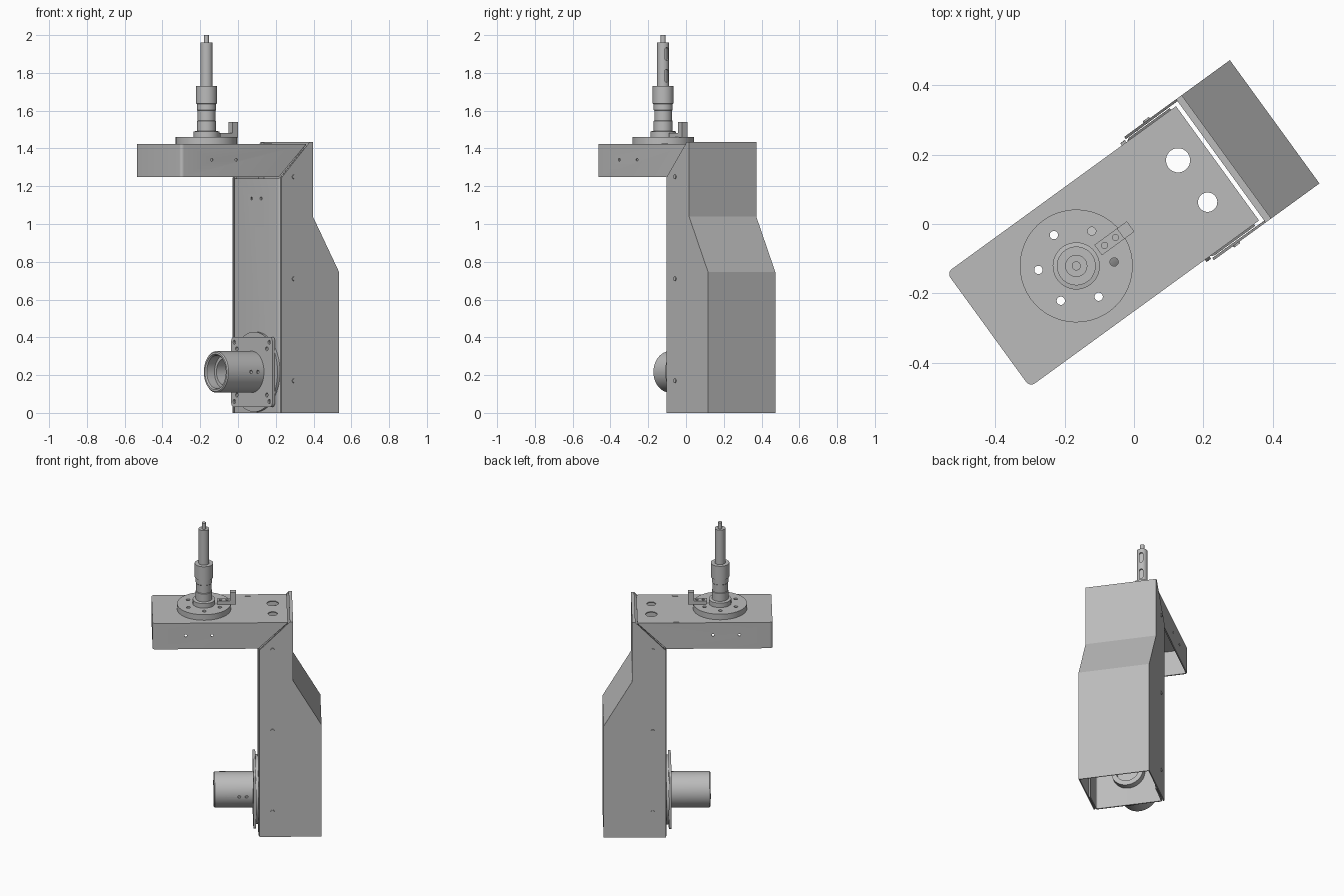
import bpy, bmesh, math
from mathutils import Matrix, Vector

if "Cube" in bpy.data.objects:
    bpy.data.objects.remove(bpy.data.objects["Cube"], do_unlink=True)

grey = bpy.data.materials.new("machine_grey")
grey.use_nodes = True
COLOR = (0.5, 0.5, 0.5, 1)
grey.diffuse_color = COLOR
grey.node_tree.nodes["Principled BSDF"].inputs["Base Color"].default_value = COLOR

# Parts are made in an arm-aligned frame, then turned as a whole
TURN = Matrix.Rotation(math.radians(36), 4, "Z")
AXES = {"X": Matrix.Rotation(math.pi / 2, 4, "Y"),
        "Y": Matrix.Rotation(-math.pi / 2, 4, "X"),
        "Z": Matrix.Identity(4)}
parts = []


def make(name, bm, keep=True):
    mesh = bpy.data.meshes.new(name)
    bm.to_mesh(mesh)
    bm.free()
    obj = bpy.data.objects.new(name, mesh)
    bpy.context.collection.objects.link(obj)
    if keep:
        mesh.materials.append(grey)
        parts.append(obj)
    return obj


def activate(obj):
    bpy.ops.object.select_all(action="DESELECT")
    obj.select_set(True)
    bpy.context.view_layer.objects.active = obj


def apply(obj, mod):
    activate(obj)
    bpy.ops.object.modifier_apply(modifier=mod.name)


def box(name, lo, hi, round_axis=None, radius=0.0):
    """Box between two corners, optionally rounded along one axis."""
    bm = bmesh.new()
    bmesh.ops.create_cube(bm, size=1)
    lo, hi = Vector(lo), Vector(hi)
    bmesh.ops.scale(bm, vec=hi - lo, verts=bm.verts)
    bmesh.ops.translate(bm, vec=(lo + hi) / 2, verts=bm.verts)
    if round_axis is not None:
        edges = [e for e in bm.edges
                 if abs(e.verts[0].co[round_axis] - e.verts[1].co[round_axis]) > 1e-4]
        bmesh.ops.bevel(bm, geom=edges, offset=radius, segments=5, profile=0.5, affect="EDGES")
    return make(name, bm)


def lathe(name, profile, place, axis="Z", steps=48):
    """Turn (radius, height) points about an axis."""
    bm = bmesh.new()
    verts = [bm.verts.new((r, 0, h)) for r, h in profile]
    edges = [bm.edges.new(pair) for pair in zip(verts, verts[1:])]
    bmesh.ops.spin(bm, geom=verts + edges, cent=(0, 0, 0), axis=(0, 0, 1),
                   angle=math.tau, steps=steps, use_duplicate=False)
    bmesh.ops.remove_doubles(bm, verts=bm.verts, dist=1e-5)
    bmesh.ops.recalc_face_normals(bm, faces=bm.faces)
    bmesh.ops.transform(bm, matrix=Matrix.Translation(place) @ AXES[axis], verts=bm.verts)
    return make(name, bm)


def drill(obj, spots, axis, depth):
    """Cut round holes given as (a, b, z, radius)."""
    bm = bmesh.new()
    for a, b, z, r in spots:
        bmesh.ops.create_cone(bm, cap_ends=True, segments=24, radius1=r, radius2=r, depth=depth,
                              matrix=Matrix.Translation((a, b, z)) @ AXES[axis])
    cut(obj, make("hole_cutter", bm, False))


def cut(obj, cutter):
    cutter.hide_render = True
    mod = obj.modifiers.new("cut", "BOOLEAN")
    mod.operation = "DIFFERENCE"
    mod.solver = "EXACT"
    mod.object = cutter
    apply(obj, mod)
    bpy.data.objects.remove(cutter, do_unlink=True)


def sheet(name, profile, half, open_sides, bend=None, thick=0.008):
    """Folded sheet: an (a, z) outline spanned across the width, some sides left open."""
    bm = bmesh.new()
    near = [bm.verts.new((a, -half, z)) for a, z in profile]
    far = [bm.verts.new((a, half, z)) for a, z in profile]
    bm.faces.new(near)
    bm.faces.new(far[::-1])
    n = len(profile)
    spans = [bm.faces.new((near[i], far[i], far[(i + 1) % n], near[(i + 1) % n])) for i in range(n)]
    bmesh.ops.recalc_face_normals(bm, faces=bm.faces)
    bmesh.ops.delete(bm, geom=[spans[i] for i in open_sides], context="FACES_ONLY")
    if bend is not None:
        edges = [e for e in bm.edges if e.is_valid and
                 all(abs(v.co.x - bend) < 1e-4 for v in e.verts)
                 and abs(e.verts[0].co.z - e.verts[1].co.z) > 0.01]
        bmesh.ops.bevel(bm, geom=edges, offset=0.018, segments=5, profile=0.5, affect="EDGES")
    obj = make(name, bm)
    mod = obj.modifiers.new("thickness", "SOLIDIFY")
    mod.thickness = thick
    mod.offset = -1
    apply(obj, mod)
    return obj


# Sheet-metal housing: arm, column and rear cover
arm = sheet("arm_housing", [(-0.52, 1.25), (0.12, 1.25), (0.298, 1.423), (-0.52, 1.423)],
            0.204, (0, 1), bend=-0.52)
column = sheet("column_channel", [(0.12, 0), (0.28, 0), (0.28, 1.4), (0.12, 1.24)],
               0.21, (0, 1, 2), bend=0.12)
cover = sheet("rear_cover", [(0.125, 0), (0.502, 0), (0.502, 0.745), (0.33, 1.04),
                             (0.33, 1.435), (0.31, 1.435), (0.125, 1.245)], 0.22, (0, 5, 6))

# Spindle position and its ring of bolt holes
SA = -0.206
ring = [(SA + 0.11 * math.cos(t), 0.11 * math.sin(t), 1.43, 0.012)
        for t in (math.radians(60 * i - 30) for i in range(6))]
drill(arm, ring + [(0.211, 0.074, 1.42, 0.035), (0.209, -0.074, 1.42, 0.028)], "Z", 0.1)
drill(arm, [(a, 0, 1.34, 0.008) for a in (-0.32, -0.16)], "Y", 1)
drill(column, [(0.12, b, 1.135, 0.008) for b in (-0.042, 0.042)], "X", 0.05)

flange = lathe("spindle_flange", [(0, 1.42), (0.163, 1.42), (0.163, 1.46), (0, 1.46)], (SA, 0, 0))
drill(flange, ring, "Z", 0.2)

lathe("spindle_body", [(0, 1.45), (0.068, 1.45), (0.068, 1.49), (0.05, 1.493), (0.05, 1.545),
                       (0.047, 1.548), (0.047, 1.6), (0.05, 1.603), (0.05, 1.635),
                       (0.056, 1.638), (0.056, 1.73), (0, 1.73)], (SA, 0, 0))
shaft = lathe("spindle_shaft", [(0, 1.72), (0.032, 1.72), (0.032, 1.96), (0, 1.96)], (SA, 0, 0), steps=32)
lathe("spindle_tip", [(0, 1.95), (0.013, 1.95), (0.013, 2.0), (0, 2.0)], (SA, 0, 0), steps=24)

# Keyways in the shaft
for z in (1.785, 1.9):
    key = box("key_cutter", (SA + 0.02, -0.011, z - 0.034), (SA + 0.05, 0.011, z + 0.034), 0, 0.0105)
    parts.remove(key)
    cut(shaft, key)

# Sensor bracket on the flange
base = box("bracket_base", (-0.128, -0.0185, 1.458), (-0.012, 0.0185, 1.483))
drill(base, [(a, 0, 1.483, 0.009) for a in (-0.105, -0.066)], "Z", 0.03)
box("bracket_upright", (-0.048, -0.0185, 1.48), (-0.012, 0.0185, 1.54))

# Locating tabs and cover screws on both sides
for side, label in ((1, "rear"), (-1, "front")):
    box("locating_tab_" + label, (0.046, side * 0.185 - 0.01, 1.42), (0.08, side * 0.185 + 0.01, 1.425))
    for i, z in enumerate((0.17, 0.71, 1.25)):
        lathe(f"cover_screw_{label}_{i + 1}", [(0, -0.004), (0.011, -0.004), (0.011, 0.004), (0, 0.004)],
              (0.205, side * 0.221, z), "Y", 20)

# Horizontal tube with its mounting plate
TZ = 0.217
lathe("mount_disc", [(0, 0.105), (0.212, 0.105), (0.212, 0.121), (0, 0.121)], (0, 0, TZ), "X", 64)
plate = box("mount_plate", (0.09, -0.185, TZ - 0.185), (0.107, 0.185, TZ + 0.185), 0, 0.02)
drill(plate, [(0.09, i * d, TZ + j * e, 0.011) for i in (-1, 1) for j in (-1, 1)
              for d, e in ((0.157, 0.157), (0.135, 0.122))], "X", 0.02)
tube = lathe("tube", [(0, 0.095), (0.11, 0.095), (0.11, -0.142), (0.104, -0.148), (0.094, -0.148),
                      (0.088, -0.14), (0.088, -0.09), (0.07, -0.09), (0.07, 0.08), (0, 0.08)],
             (0, 0, TZ), "X", 64)
drill(tube, [(a, -0.11, TZ, 0.009) for a in (0.006, 0.05)], "Y", 0.03)
lathe("rear_hub", [(0, 0.12), (0.1, 0.12), (0.1, 0.17), (0.07, 0.17), (0.07, 0.13), (0, 0.13)],
      (0, 0, TZ), "X")

# Turn every part and shade curved faces smooth
for obj in parts:
    obj.data.transform(TURN)
    activate(obj)
    bpy.ops.object.shade_smooth_by_angle(angle=math.radians(30))
